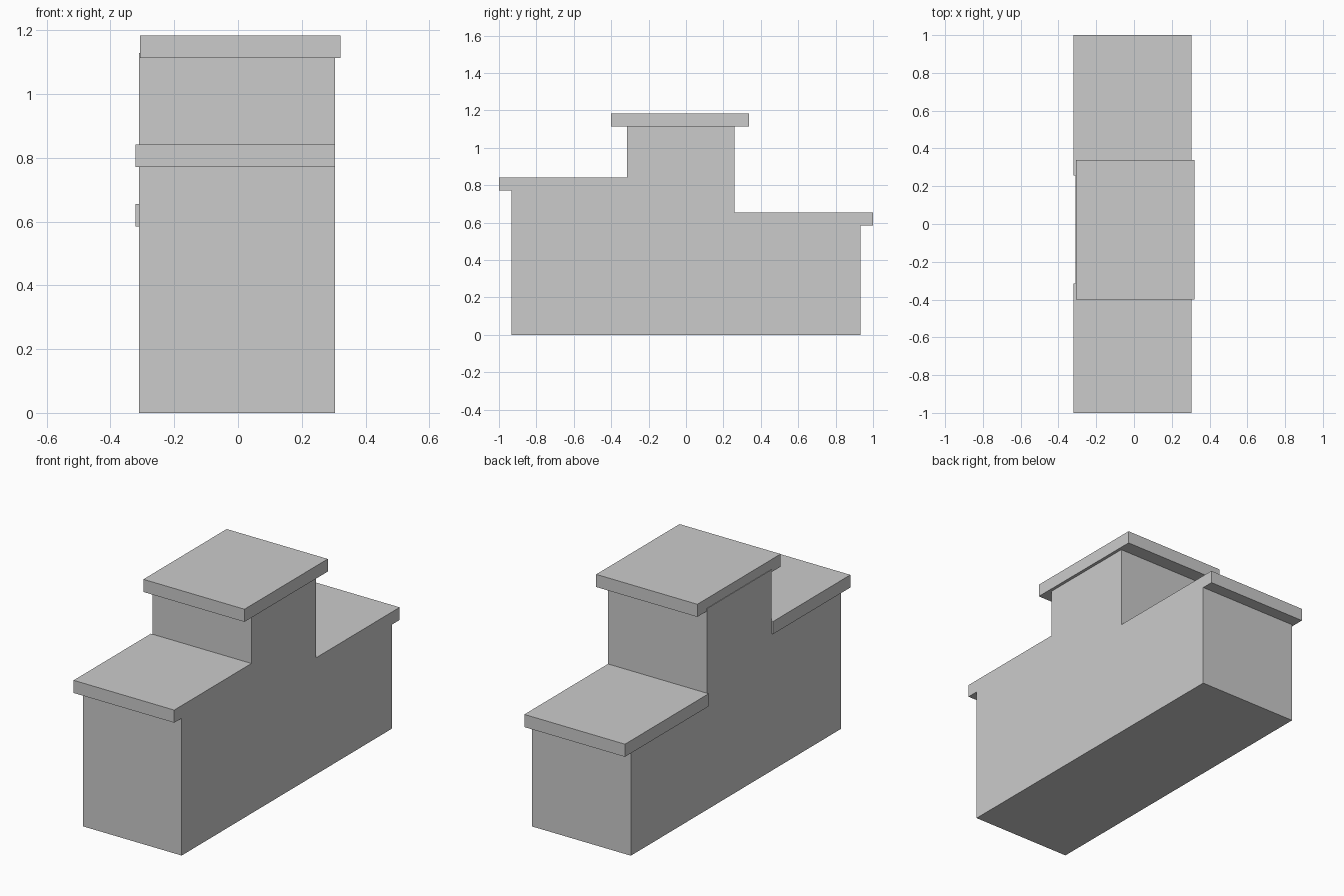
import bpy, bmesh

if "Cube" in bpy.data.objects:
    bpy.data.objects.remove(bpy.data.objects["Cube"])


def extrude_profile(name, profile, x0, x1):
    """Solid made from a (y, z) outline swept from x0 to x1."""
    bm = bmesh.new()
    face = bm.faces.new([bm.verts.new((x0, y, z)) for y, z in profile])
    swept = bmesh.ops.extrude_face_region(bm, geom=[face], use_keep_orig=True)
    moved = [v for v in swept["geom"] if isinstance(v, bmesh.types.BMVert)]
    bmesh.ops.translate(bm, verts=moved, vec=(x1 - x0, 0, 0))
    bmesh.ops.recalc_face_normals(bm, faces=bm.faces)
    mesh = bpy.data.meshes.new(name)
    bm.to_mesh(mesh)
    bm.free()
    obj = bpy.data.objects.new(name, mesh)
    bpy.context.collection.objects.link(obj)
    return obj


def slab(name, x0, x1, y0, y1, z0, z1):
    return extrude_profile(name, [(y0, z0), (y1, z0), (y1, z1), (y0, z1)], x0, x1)


# Stepped body: front step, tall middle, lower back step
body_outline = [
    (-0.934, 0), (0.932, 0), (0.932, 0.584), (0.258, 0.584),
    (0.258, 1.129), (-0.315, 1.129), (-0.315, 0.771), (-0.934, 0.771),
]
extrude_profile("podium_body", body_outline, -0.31, 0.304)

# Overhanging slabs on the three steps
slab("front_step_slab", -0.321, 0.304, -1.0, -0.315, 0.771, 0.842)
slab("back_step_slab", -0.321, 0.304, 0.258, 1.0, 0.584, 0.655)
slab("top_step_slab", -0.307, 0.321, -0.401, 0.338, 1.113, 1.184)
